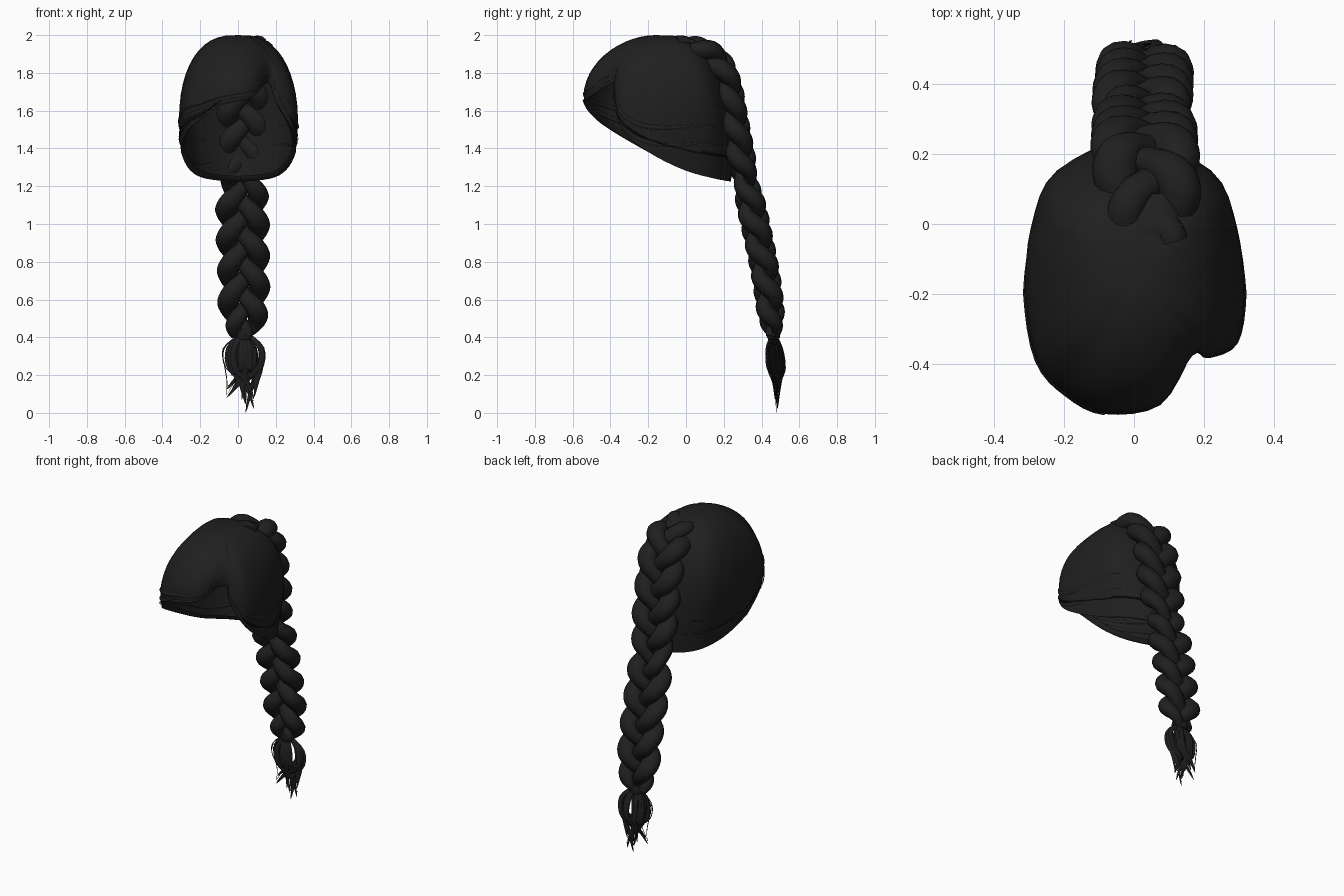
import bpy, bmesh, math, random
from mathutils import Vector

random.seed(4)
cube = bpy.data.objects.get("Cube")
if cube:
    bpy.data.objects.remove(cube, do_unlink=True)

hair = bpy.data.materials.new("black_hair")
hair.use_nodes = True
colour = (0.014, 0.014, 0.014, 1)
hair.diffuse_color = colour
hair.node_tree.nodes["Principled BSDF"].inputs["Base Color"].default_value = colour


def spline(points, steps, closed=False):
    """Catmull-Rom samples through the points."""
    pts = [Vector(p) for p in points]
    n = len(pts)
    pick = (lambda i: pts[i % n]) if closed else (lambda i: pts[max(0, min(n - 1, i))])
    out = []
    for i in range(n if closed else n - 1):
        a, b, c, d = (pick(i + k) for k in (-1, 0, 1, 2))
        for s in range(steps):
            t = s / steps
            out.append(0.5 * (2 * b + (c - a) * t + (2 * a - 5 * b + 4 * c - d) * t ** 2
                              + (3 * b - a - 3 * c + d) * t ** 3))
    return out if closed else out + [pts[-1]]


def finish(name, bm, angle=50):
    mesh = bpy.data.meshes.new(name)
    bmesh.ops.recalc_face_normals(bm, faces=bm.faces)
    bm.to_mesh(mesh)
    bm.free()
    mesh.materials.append(hair)
    ob = bpy.data.objects.new(name, mesh)
    bpy.context.collection.objects.link(ob)
    bpy.ops.object.select_all(action='DESELECT')
    ob.select_set(True)
    bpy.context.view_layer.objects.active = ob
    bpy.ops.object.shade_smooth_by_angle(angle=math.radians(angle))


def tube(bm, path, radii, sides=10, flat=1.0, side_axis=Vector((1, 0, 0))):
    """Sweep an oval section along a path."""
    rings = []
    for i, p in enumerate(path):
        tan = (path[min(i + 1, len(path) - 1)] - path[max(i - 1, 0)]).normalized()
        u = (side_axis - tan * side_axis.dot(tan)).normalized()
        v = tan.cross(u)
        rings.append([bm.verts.new(p + radii[i] * (u * math.cos(a) + v * flat * math.sin(a)))
                      for a in (math.tau * k / sides for k in range(sides))])
    for r, q in zip(rings, rings[1:]):
        for k in range(sides):
            j = (k + 1) % sides
            bm.faces.new((r[k], r[j], q[j], q[k]))
    bm.faces.new(rings[0])
    bm.faces.new(rings[-1][::-1])


# Cap: meridians from the crown to an asymmetric hairline with a side parting
CROWN = Vector((0, -0.16, 2.0))
hairline = spline([
    (0.18, -0.385, 1.75), (0.08, -0.53, 1.67), (-0.09, -0.555, 1.63), (-0.21, -0.5, 1.56),
    (-0.3, -0.4, 1.49), (-0.335, -0.2, 1.38), (-0.33, 0, 1.285), (-0.255, 0.17, 1.24),
    (0, 0.26, 1.225), (0.255, 0.17, 1.24), (0.33, 0, 1.285), (0.34, -0.2, 1.38),
    (0.315, -0.345, 1.5), (0.23, -0.39, 1.64)], 4, True)


def cap_point(rim, u, lift=1.0):
    """Superellipse from crown to rim, tucked in below the widest part."""
    n = 1.9 + max(0, min(1, (rim.y + 0.5) / 0.6))
    a = u * math.pi / 2
    h = math.sin(a) ** (2 / n) * lift
    p = CROWN.lerp(rim, h * (1 - 0.05 * u ** 6))
    p.x = rim.x * h * (1 - (0.1 + 0.65 * max(0, rim.y + 0.2)) * u ** 5)
    p.z = rim.z + (CROWN.z - rim.z) * max(0, math.cos(a)) ** (2 / n)
    return p


bm = bmesh.new()
ROWS = 14
top = bm.verts.new(CROWN)
rows = [[bm.verts.new(cap_point(r, i / ROWS)) for r in hairline] for i in range(1, ROWS + 1)]
# the hairline turns inward to give the hair some body
for lift, rise in ((0.96, 0.005), (0.94, 0.03)):
    rows.append([bm.verts.new(cap_point(r, 1, lift) + Vector((0, 0, rise))) for r in hairline])
count = len(hairline)
for k in range(count):
    j = (k + 1) % count
    bm.faces.new((top, rows[0][k], rows[0][j]))
    for r, q in zip(rows, rows[1:]):
        bm.faces.new((r[k], q[k], q[j], r[j]))
finish("hair_cap", bm, 60)

# Swept locks lying along the hairline on both sides of the parting
bm = bmesh.new()
for lo, hi in ((1, 30), (36, 55)):
    for u in (0.88, 0.95):
        path = [cap_point(hairline[k], u + 0.03 * math.sin(k * 0.3)) for k in range(lo, hi)]
        m = len(path) - 1
        tube(bm, path, [0.002 + 0.01 * math.sin(math.pi * i / m) for i in range(m + 1)],
             6, 0.5, Vector((0, 0, 1)))
finish("hairline_locks", bm)

# Loose fine hairs along the hairline
bm = bmesh.new()
for i in range(22):
    start = random.randrange(8, 44)
    drop = random.uniform(0.0, 0.02)
    path = [cap_point(hairline[k % count], 0.95, 1.015) - Vector((0, 0, drop * math.sin((k - start) * 0.4)))
            for k in range(start, start + 8)]
    tube(bm, path, [0.002] * len(path), 3)
finish("loose_hairs", bm)

# Braid: three strands woven around a line down the back of the head
line = spline([(0.05, -0.05, 1.945), (0.045, 0.08, 1.92), (0.035, 0.175, 1.85), (0.03, 0.225, 1.73),
               (0.03, 0.25, 1.6), (0.03, 0.275, 1.45), (0.025, 0.305, 1.28), (0.025, 0.335, 1.14),
               (0.025, 0.38, 0.94), (0.03, 0.42, 0.74), (0.03, 0.447, 0.55),
               (0.03, 0.462, 0.41)], 16)
dist = [0.0]
for a, b in zip(line, line[1:]):
    dist.append(dist[-1] + (b - a).length)
total = dist[-1]
nape = total - 0.83


def braid_size(s):
    """Start small, narrow at the nape, taper quickly at the tie."""
    size = min(1, 0.7 + s / 0.6)
    size *= 1 - 0.2 * math.exp(-((s - nape) / 0.07) ** 2)
    return size * (1 - 0.14 * s / total) * (1 - 0.5 * max(0, 1 - (total - s) / 0.16) ** 2)


for k, name in enumerate(("first", "second", "third")):
    path, radii = [], []
    for i, p in enumerate(line):
        tan = (line[min(i + 1, len(line) - 1)] - line[max(i - 1, 0)]).normalized()
        out = Vector((0, -tan.z, tan.y))
        s = dist[i]
        # one outer bulge of the left side sits just below the nape
        t = math.tau * ((s - total + 0.76) / 0.5 + k / 3 + 0.25)
        size = braid_size(s)
        depth = 0.026 + 0.012 * min(1, max(0, (s - 0.5) / 0.4))
        path.append(p + size * (Vector((0.094 * math.sin(t), 0, 0)) - out * depth * math.sin(2 * t)))
        radii.append(size * (0.052 + 0.014 * math.sin(t) ** 2))
    bm = bmesh.new()
    tube(bm, path, radii, 12, 0.85)
    finish(name + "_braid_strand", bm)

# Flat lock that feeds the start of the braid
bm = bmesh.new()
feed = spline([(0.05, -0.06, 1.965), (0.06, 0.0, 1.965), (0.05, 0.08, 1.94)], 5)
tube(bm, feed, [0.05 + 0.02 * math.sin(math.pi * i / 10) for i in range(len(feed))], 10, 0.35)
finish("braid_start_lock", bm)

# Tie at the end of the braid
bm = bmesh.new()
tube(bm, [Vector((0.03, 0.46, 0.44)), Vector((0.03, 0.463, 0.415)), Vector((0.03, 0.466, 0.39))],
     [0.045, 0.05, 0.04], 12, 0.75)
finish("braid_tie", bm)

# Tail tuft: pointed locks gathering into a few tips, with thin stray hairs
bm = bmesh.new()
tips = [(0.04, 0.0), (0.085, 0.02), (0.02, 0.07), (-0.03, 0.13), (0.1, 0.17), (-0.06, 0.08)]
for i in range(32):
    thin = i > 15
    a = i * 2.4
    spread = random.uniform(0.6, 1.0)
    dx, dy = math.cos(a) * spread, math.sin(a) * spread
    tip_x, tip_z = tips[i % 6]
    tip_z += random.uniform(0.0, 0.1) if i > 5 else 0
    path = spline([(0.03 + 0.02 * dx, 0.463 + 0.01 * dy, 0.42),
                   (0.03 + 0.115 * dx, 0.47 + 0.045 * dy, 0.34),
                   (0.03 + 0.105 * dx, 0.48 + 0.05 * dy, 0.24),
                   (0.6 * tip_x + 0.015 + 0.04 * dx, 0.484 + 0.025 * dy, 0.13 + 0.4 * tip_z),
                   (tip_x, 0.48 + 0.01 * dy, tip_z)], 4)
    width = 0.003 if thin else 0.018
    m = len(path) - 1
    tube(bm, path, [width * (0.03 + 0.97 * math.sin(math.pi * (0.12 + 0.88 * j / m)) ** 0.8)
                    for j in range(m + 1)], 5, 0.45)
finish("tail_tuft", bm)
